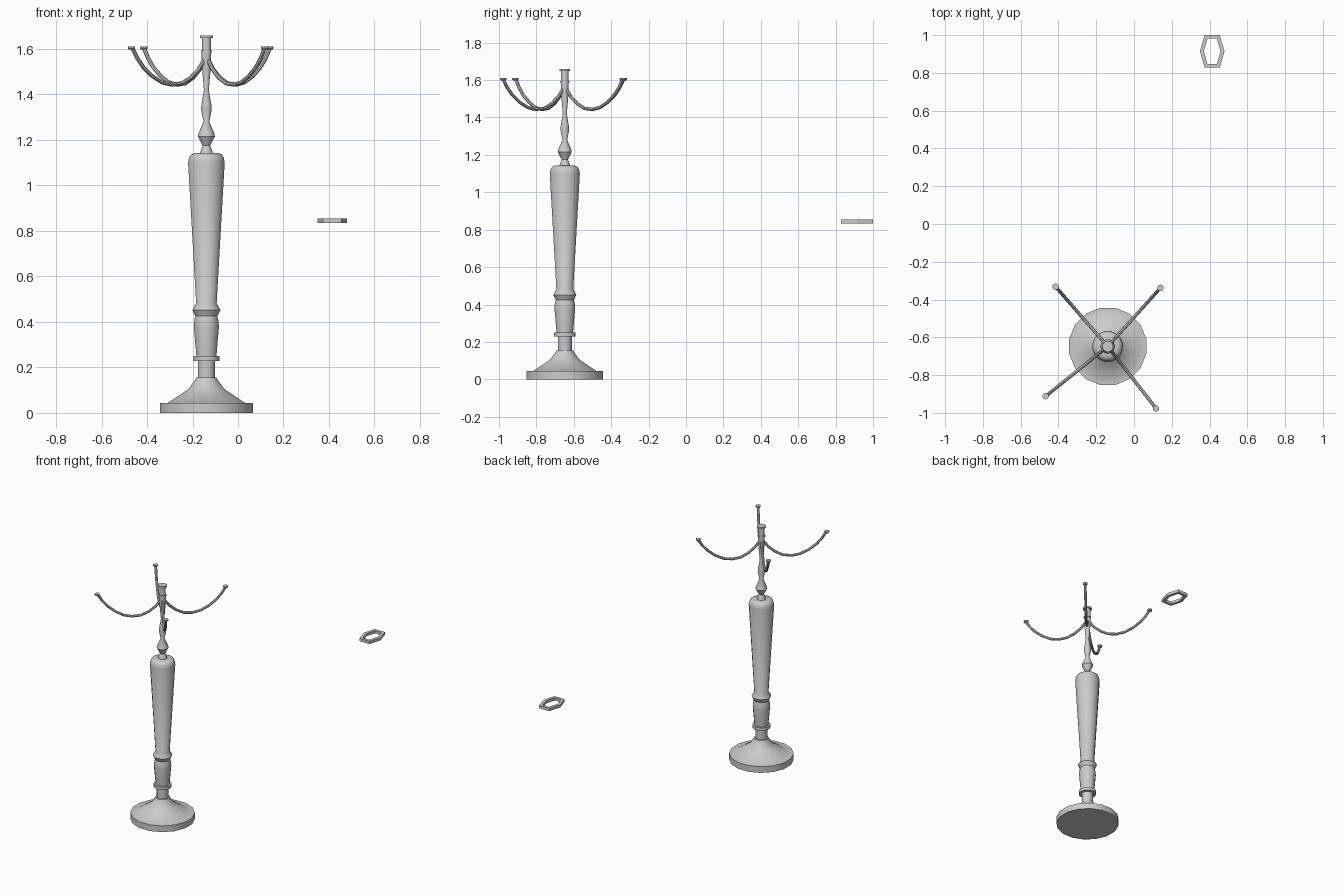
import bpy, bmesh, math
from mathutils import Vector

if "Cube" in bpy.data.objects:
    bpy.data.objects.remove(bpy.data.objects["Cube"])

CX, CY = -0.139, -0.648
SIDES = 16


def finish(name, bm, loc=(0, 0, 0), smooth=True):
    bmesh.ops.recalc_face_normals(bm, faces=bm.faces)
    me = bpy.data.meshes.new(name)
    bm.to_mesh(me)
    bm.free()
    ob = bpy.data.objects.new(name, me)
    bpy.context.collection.objects.link(ob)
    ob.location = loc
    if smooth:
        bpy.ops.object.select_all(action='DESELECT')
        ob.select_set(True)
        bpy.context.view_layer.objects.active = ob
        bpy.ops.object.shade_smooth_by_angle(angle=math.radians(35))
    return ob


def bridge(bm, rings, capped=True):
    for a, b in zip(rings, rings[1:]):
        n = len(a)
        for i in range(n):
            bm.faces.new((a[i], a[(i + 1) % n], b[(i + 1) % n], b[i]))
    if capped:
        bm.faces.new(rings[0])
        bm.faces.new(rings[-1])


def lathe(name, profile, loc, sides=SIDES):
    bm = bmesh.new()
    rings = [[bm.verts.new((r * math.cos(2 * math.pi * (i + 0.5) / sides),
                            r * math.sin(2 * math.pi * (i + 0.5) / sides), z))
              for i in range(sides)] for r, z in profile]
    bridge(bm, rings)
    return finish(name, bm, loc)


def arm(name, dx, dy, path, radius, sides=8):
    # sweep a round section along a curve in the vertical plane through (dx, dy)
    d = Vector((dx, dy, 0)).normalized()
    side = Vector((-d.y, d.x, 0))
    pts = [d * t + Vector((0, 0, z)) for t, z in path]
    bm = bmesh.new()
    rings = []
    for i, p in enumerate(pts):
        tan = (pts[min(i + 1, len(pts) - 1)] - pts[max(i - 1, 0)]).normalized()
        up = side.cross(tan)
        rings.append([bm.verts.new(p + radius * (math.cos(a) * side + math.sin(a) * up))
                      for a in (2 * math.pi * k / sides for k in range(sides))])
    bridge(bm, rings)
    return finish(name, bm, (CX, CY, 0))


# stepped foot
lathe("base", [(0.208, 0), (0.208, 0.044), (0.174, 0.044), (0.092, 0.097),
               (0.078, 0.108), (0.047, 0.15), (0.046, 0.155), (0.038, 0.155)], (CX, CY, 0))

# lower stem, collar and tapered main column
lathe("column", [(0.038, 0.15), (0.038, 0.229), (0.058, 0.229), (0.058, 0.25),
                 (0.045, 0.25), (0.056, 0.375), (0.055, 0.40), (0.049, 0.425),
                 (0.063, 0.452), (0.046, 0.482), (0.082, 1.10), (0.078, 1.122),
                 (0.070, 1.135), (0.055, 1.142), (0.028, 1.142)], (CX, CY, 0))

# turned upper spindle with candle cup
lathe("spindle", [(0.029, 1.14), (0.027, 1.15), (0.017, 1.175), (0.038, 1.215),
                  (0.036, 1.228), (0.013, 1.28), (0.024, 1.335), (0.022, 1.355),
                  (0.011, 1.42), (0.021, 1.535), (0.021, 1.585), (0.025, 1.585),
                  (0.025, 1.593), (0.02, 1.593), (0.02, 1.648), (0.029, 1.648),
                  (0.029, 1.66)], (CX, CY, 0))

# four drooping hook arms with round tips
path = [(0.01, 1.555), (0.045, 1.51), (0.09, 1.473), (0.14, 1.449), (0.195, 1.443),
        (0.25, 1.453), (0.305, 1.481), (0.355, 1.52), (0.39, 1.56), (0.417, 1.603)]
tips = [(-0.415, -0.332), (0.14, -0.338), (-0.468, -0.912), (0.117, -0.977)]
for i, (tx, ty) in enumerate(tips):
    arm(f"arm_{i + 1}", tx - CX, ty - CY, path, 0.009)
    lathe(f"arm_tip_{i + 1}", [(0.012, 1.597), (0.017, 1.603), (0.017, 1.61)],
          (tx, ty, 0), 10)

# separate hexagonal ring
bm = bmesh.new()


def hexagon(wide, narrow, half, z):
    xy = [(wide, 0), (narrow, half), (-narrow, half),
          (-wide, 0), (-narrow, -half), (narrow, -half)]
    return [bm.verts.new((x, y, z)) for x, y in xy]


rings = [hexagon(0.065, 0.04, 0.086, -0.01), hexagon(0.065, 0.04, 0.086, 0.01),
         hexagon(0.044, 0.025, 0.068, 0.01), hexagon(0.044, 0.025, 0.068, -0.01)]
bridge(bm, rings + rings[:1], capped=False)
finish("hex_ring", bm, (0.414, 0.914, 0.844), smooth=False)
